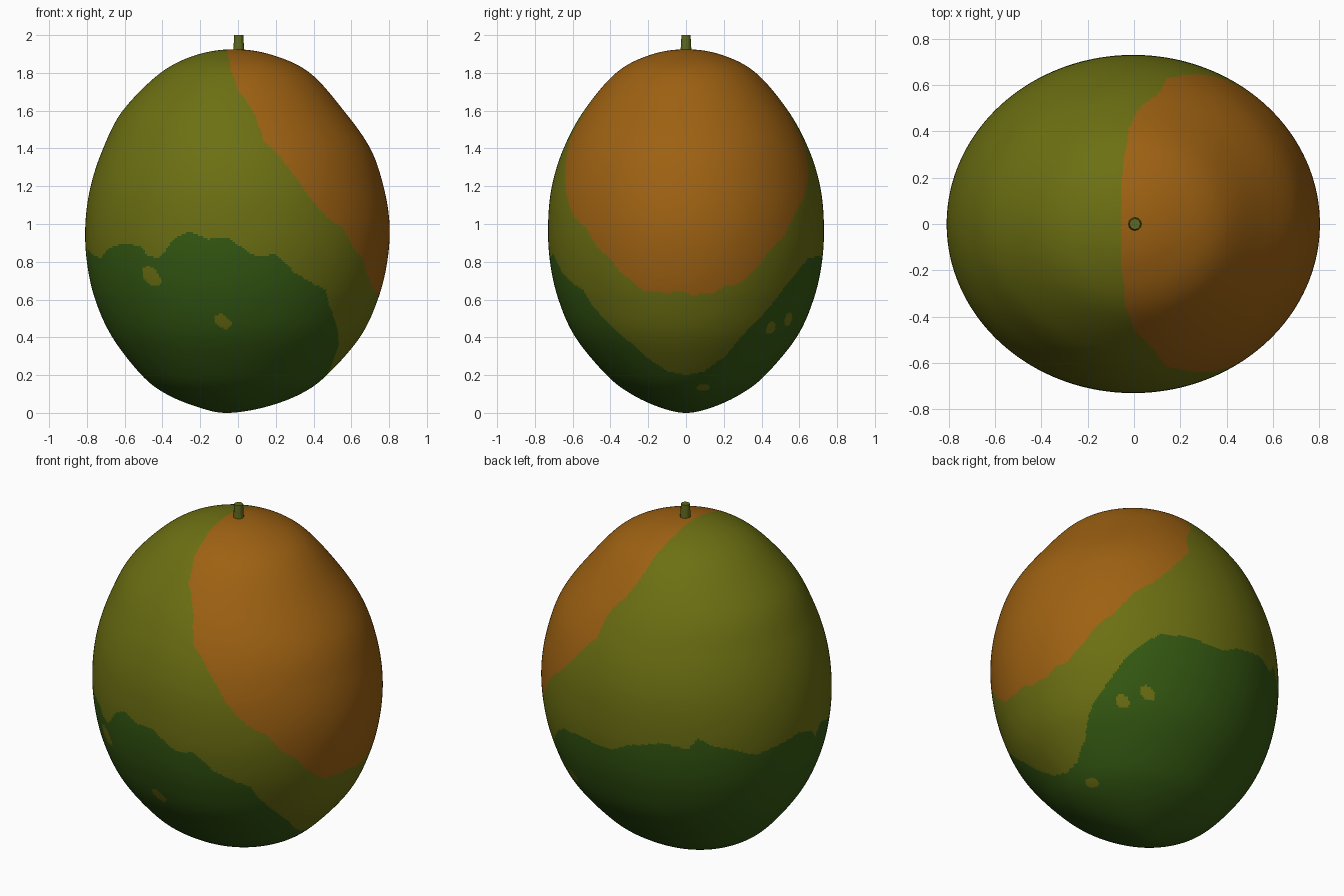
import bpy
import math
from mathutils import Vector

if "Cube" in bpy.data.objects:
    bpy.data.objects.remove(bpy.data.objects["Cube"], do_unlink=True)

SEGMENTS = 384
STEPS = 19  # rings between neighbouring stations


def make_material(name, colour):
    mat = bpy.data.materials.new(name)
    mat.use_nodes = True
    mat.diffuse_color = (*colour, 1)
    bsdf = next(n for n in mat.node_tree.nodes if n.type == "BSDF_PRINCIPLED")
    bsdf.inputs["Base Color"].default_value = (*colour, 1)
    bsdf.inputs["Roughness"].default_value = 0.6
    return mat


olive = make_material("olive skin", (0.15, 0.16, 0.006))
orange = make_material("orange blush", (0.34, 0.12, 0.006))
green = make_material("dark green base", (0.035, 0.1, 0.006))
stem_green = make_material("stem green", (0.115, 0.14, 0.012))


def catmull(p, t):
    """Smooth curve between p[1] and p[2]."""
    a, b, c, d = p
    return 0.5 * (2 * b + (c - a) * t + (2 * a - 5 * b + 4 * c - d) * t * t
                  + (3 * b - a - 3 * c + d) * t ** 3)


def lookup(table, x):
    """Straight-line interpolation in a list of (x, value)."""
    for (x0, v0), (x1, v1) in zip(table, table[1:]):
        if x <= x1:
            return v0 + (v1 - v0) * max(0, x - x0) / (x1 - x0)
    return table[-1][1]


# Body stations: height, centre x, half width, half depth
stations = [Vector(s) for s in (
    (0, -.06, 0, 0), (.03, -.035, .175, .14), (.1, -.025, .355, .29),
    (.2, -.02, .49, .42), (.4, -.01, .655, .585), (.6, -.008, .748, .675),
    (.8, -.005, .795, .72), (1, -.003, .805, .73), (1.2, -.005, .775, .71),
    (1.4, -.007, .707, .648), (1.6, -.025, .585, .54),
    (1.8, -.015, .395, .37), (1.895, -.02, .2, .19), (1.925, -.02, 0, 0))]


def mirrored(s):
    return Vector((s[0], s[1], -s[2], -s[3]))


path = [mirrored(stations[1])] + stations + [mirrored(stations[-2])]
rings = [catmull(path[i:i + 4], k / STEPS)
         for i in range(len(stations) - 1) for k in range(STEPS)][1:]

# Upper edge of the green base: angle in degrees, height
base_edge = (
    (0, .2), (13, .22), (24, .3), (31, .42), (42, .56), (49, .67), (57, .76),
    (63, .82), (74, .83), (91, .82), (98, .87), (113, .92), (123, .89),
    (127, .96), (133, .91), (141, .88), (151, .83), (163, .86), (173, .89),
    (182, .86), (186, .8), (190, .87), (197, .84), (205, .82), (212, .87),
    (222, .9), (231, .88), (234, .83), (239, .82), (246, .93), (252, .96),
    (259, .92), (266, .93), (277, .83), (285, .84), (293, .74), (302, .68),
    (308, .65), (311, .58), (320, .46), (330, .36), (336, .29), (347, .22),
    (360, .2))

# Left edge of the orange blush: height, x
blush_edge = ((.58, .8), (.67, .71), (.77, .67), (.85, .63), (.98, .55),
              (1.12, .4), (1.25, .3), (1.38, .19), (1.42, .14), (1.57, .1),
              (1.7, 0), (1.8, -.03), (1.9, -.055))

# Oval specks on the base: centre and long radius
specks = [(Vector(c), r) for c, r in (
    ((-.46, -.58, .72), .066), ((-.08, -.625, .485), .052),
    ((.46, .46, .44), .052), ((.36, .55, .49), .052),
    ((.37, .09, .135), .046))]


def in_speck(p):
    for centre, radius in specks:
        d = p - centre
        if d.length < radius:
            around = Vector((-centre.y, centre.x, 0)).normalized()
            slant = (around - Vector((0, 0, 1))).normalized()
            along = d.dot(slant)
            across = d.length_squared - along * along
            if along ** 2 + across * 2.2 < radius ** 2:
                return True
    return False


def skin_index(p, degrees):
    """0 olive, 1 orange, 2 green."""
    ripple = .012 * math.sin(23 * p.y + 9 * p.z) + .008 * math.sin(51 * p.y)
    if p.z > .58 and p.x > lookup(blush_edge, p.z + ripple):
        return 1
    if p.z < lookup(base_edge, degrees) and not in_speck(p):
        return 2
    return 0


# Fruit body lofted through the stations
verts = []
for z, cx, hx, hy in rings:
    for j in range(SEGMENTS):
        a = math.tau * j / SEGMENTS
        verts.append(Vector((cx + hx * math.cos(a), hy * math.sin(a), z)))
faces, indices = [], []
for i in range(len(rings) - 1):
    for j in range(SEGMENTS):
        k = (j + 1) % SEGMENTS
        low, high = i * SEGMENTS, (i + 1) * SEGMENTS
        face = (low + j, low + k, high + k, high + j)
        faces.append(face)
        centre = (verts[face[0]] + verts[face[2]]) / 2
        indices.append(skin_index(centre, 360 * (j + .5) / SEGMENTS))

# Close both ends with fans to the poles
last = (len(rings) - 1) * SEGMENTS
bottom, top = len(verts), len(verts) + 1
for s in (stations[0], stations[-1]):
    verts.append(Vector((s[1], 0, s[0])))
for j in range(SEGMENTS):
    k = (j + 1) % SEGMENTS
    faces += [(bottom, k, j), (top, last + j, last + k)]
    indices += [2, 1]

mesh = bpy.data.meshes.new("fruit_body")
mesh.from_pydata(verts, [], faces)
for mat in (olive, orange, green):
    mesh.materials.append(mat)
mesh.polygons.foreach_set("material_index", indices)
mesh.polygons.foreach_set("use_smooth", [True] * len(faces))
mesh.update()
body = bpy.data.objects.new("fruit_body", mesh)
bpy.context.collection.objects.link(body)

# Short tapered stem
bpy.ops.mesh.primitive_cone_add(vertices=12, radius1=.031, radius2=.024,
                                depth=.12, location=(.004, 0, 1.94))
stem = bpy.context.object
stem.name = "stem"
stem.data.materials.append(stem_green)
